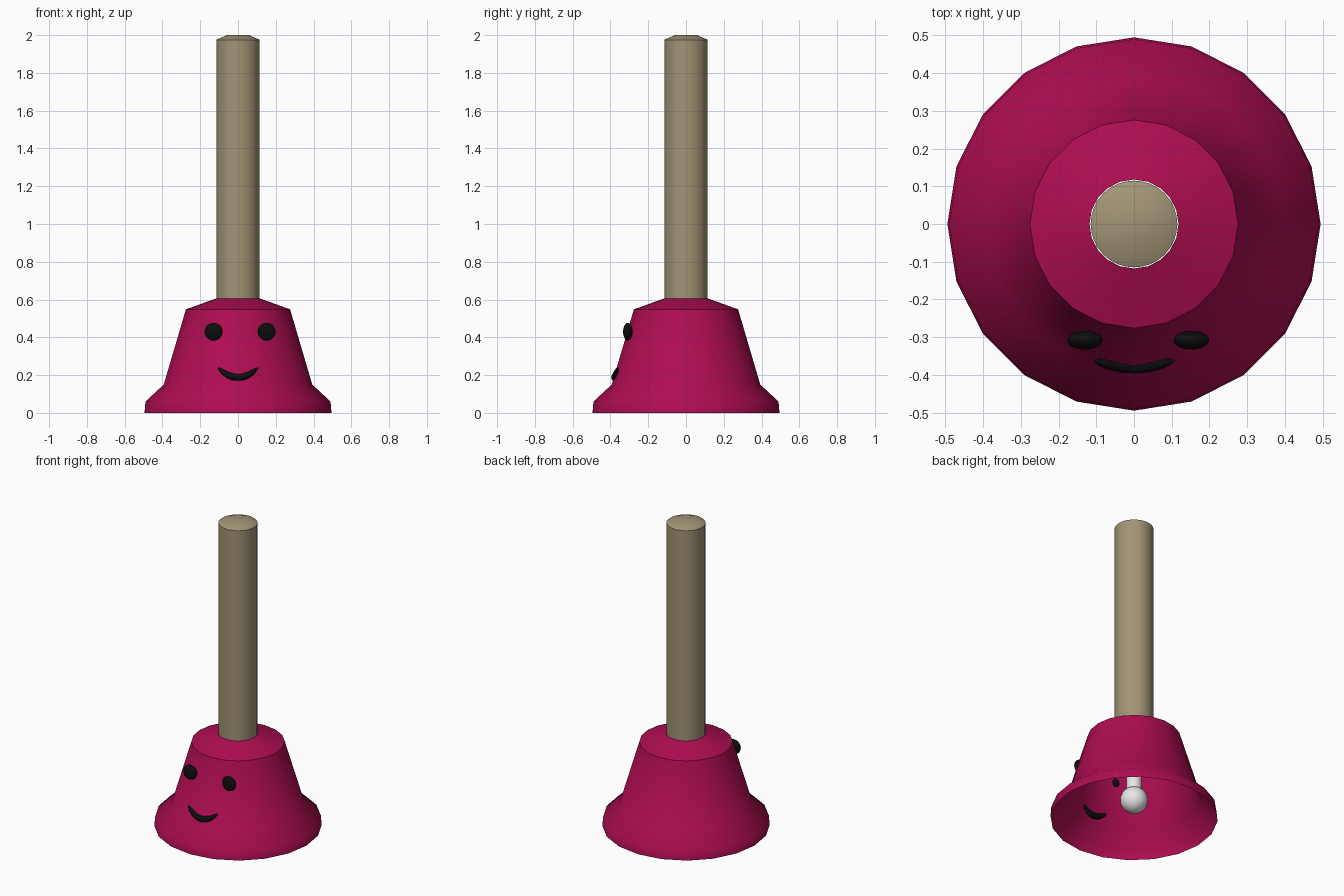
import bpy, math
from mathutils import Vector

if "Cube" in bpy.data.objects:
    bpy.data.objects.remove(bpy.data.objects["Cube"], do_unlink=True)


def material(name, rgb):
    m = bpy.data.materials.new(name)
    m.use_nodes = True
    m.diffuse_color = (*rgb, 1)
    m.node_tree.nodes["Principled BSDF"].inputs["Base Color"].default_value = (*rgb, 1)
    return m


crimson = material("crimson", (0.42, 0.004, 0.08))
wood = material("pale wood", (0.36, 0.30, 0.18))
black = material("black", (0.004, 0.004, 0.004))
white = material("white", (0.8, 0.8, 0.8))


def finish(obj, mat, angle):
    obj.data.materials.append(mat)
    bpy.ops.object.select_all(action='DESELECT')
    obj.select_set(True)
    bpy.context.view_layer.objects.active = obj
    bpy.ops.object.shade_smooth_by_angle(angle=math.radians(angle))


def lathe(name, profile, sides, mat, angle, caps=False):
    """Spin (radius, height) pairs, listed bottom to top, around z."""
    verts = [(r * math.cos(math.tau * i / sides), r * math.sin(math.tau * i / sides), z)
             for r, z in profile for i in range(sides)]
    faces = []
    for k in range(len(profile) - 1):
        for i in range(sides):
            j = (i + 1) % sides
            faces.append((k * sides + i, k * sides + j, (k + 1) * sides + j, (k + 1) * sides + i))
    if caps:
        faces.append(tuple(reversed(range(sides))))
        faces.append(tuple(range(len(verts) - sides, len(verts))))
    mesh = bpy.data.meshes.new(name)
    mesh.from_pydata(verts, [], faces)
    obj = bpy.data.objects.new(name, mesh)
    bpy.context.collection.objects.link(obj)
    finish(obj, mat, angle)
    return obj


def ball(name, location, scale, mat):
    bpy.ops.mesh.primitive_uv_sphere_add(segments=24, ring_count=14, radius=1, location=location)
    obj = bpy.context.object
    obj.name = name
    obj.scale = scale
    finish(obj, mat, 60)


# Thin open bell shell
lathe("bell", [(0.495, 0), (0.49, 0.06), (0.393, 0.15), (0.276, 0.548), (0.118, 0.605)],
      20, crimson, 50)

# Handle with a chamfered end
lathe("handle", [(0.115, 0.58), (0.115, 1.975), (0.058, 2.0)], 32, wood, 40, caps=True)

# Clapper hanging inside
lathe("clapper_stem", [(0.045, 0.12), (0.045, 0.58)], 20, white, 40, caps=True)
ball("clapper_ball", (0, 0, 0.125), (0.082, 0.082, 0.082), white)

# Eyes
ball("right_eye", (-0.13, -0.308, 0.43), (0.047, 0.025, 0.047), black)
ball("left_eye", (0.152, -0.308, 0.43), (0.047, 0.025, 0.047), black)

# Smiling mouth: a tube that narrows to its corners
steps, rings = 16, 12
verts, faces = [], []
for s in range(steps + 1):
    t = 2 * s / steps - 1
    centre = Vector((0.105 * t, -0.377 + 0.014 * t * t, 0.187 + 0.052 * t * t))
    radius = 0.019 * math.sqrt(max(1 - t * t, 0.04))
    side = Vector((0.105, 0.028 * t, 0.104 * t)).normalized()
    out = side.cross(Vector((0, -1, 0))).normalized()
    depth = side.cross(out)
    for i in range(rings):
        a = math.tau * i / rings
        verts.append(centre + radius * (out * math.cos(a) + depth * math.sin(a)))
for s in range(steps):
    for i in range(rings):
        j = (i + 1) % rings
        faces.append((s * rings + i, s * rings + j, (s + 1) * rings + j, (s + 1) * rings + i))
faces += [tuple(reversed(range(rings))), tuple(range(len(verts) - rings, len(verts)))]
mesh = bpy.data.meshes.new("mouth")
mesh.from_pydata(verts, [], faces)
mouth = bpy.data.objects.new("mouth", mesh)
bpy.context.collection.objects.link(mouth)
finish(mouth, black, 60)
